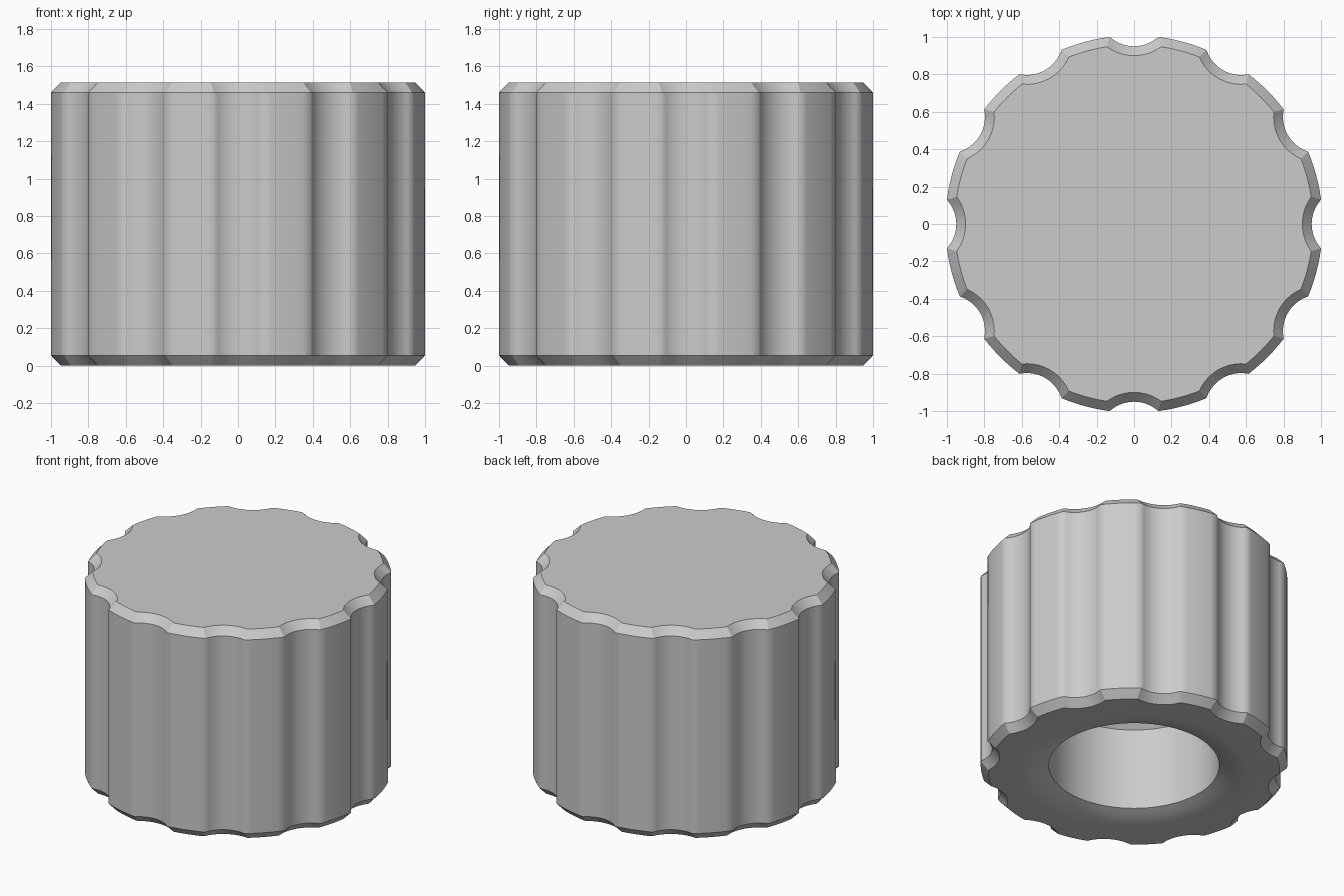
import bpy, bmesh
from math import sin, cos, pi, acos, radians

cube = bpy.data.objects.get("Cube")
if cube:
    bpy.data.objects.remove(cube)

GROOVES = 12
OUTER, FLUTE, FLUTE_AT = 1.0085, 0.194, 1.144   # rim radius, flute radius, flute centre distance
HEIGHT, CHAMFER = 1.515, 0.055
LAND_STEPS, FLUTE_STEPS = 6, 10


def fluted_outline(inset):
    """Scalloped outline, offset inward by the given distance."""
    r, g, d = OUTER - inset, FLUTE + inset, FLUTE_AT
    half = acos((r * r + d * d - g * g) / (2 * r * d))      # flute half angle seen from the axis
    sweep = acos((g * g + d * d - r * r) / (2 * g * d))     # flute half angle seen from its centre
    points = []
    for k in range(GROOVES):
        turn = 2 * pi * k / GROOVES
        for i in range(FLUTE_STEPS):
            a = sweep * (2 * i / FLUTE_STEPS - 1)
            u, v = d - g * cos(a), g * sin(a)
            points.append((u * cos(turn) - v * sin(turn), u * sin(turn) + v * cos(turn)))
        for i in range(LAND_STEPS):
            a = turn + half + (2 * pi / GROOVES - 2 * half) * i / LAND_STEPS
            points.append((r * cos(a), r * sin(a)))
    return points


def circle(radius):
    n = GROOVES * (LAND_STEPS + FLUTE_STEPS)
    shift = acos((OUTER**2 + FLUTE_AT**2 - FLUTE**2) / (2 * OUTER * FLUTE_AT))
    return [(radius * cos(2 * pi * i / n - shift), radius * sin(2 * pi * i / n - shift)) for i in range(n)]


# Stack of rings from the top face, down the side, and up into the bore
body, rim = fluted_outline(0), fluted_outline(0.05)
rings = [(rim, HEIGHT), (body, HEIGHT - CHAMFER), (body, CHAMFER), (rim, 0)]
for radius, z in ((0.74, 0), (0.69, 0.005), (0.64, 0.017), (0.6, 0.03), (0.56, 0.046),
                  (0.56, 0.64), (0.51, 0.69)):
    rings.append((circle(radius), z))

bm = bmesh.new()
loops = [[bm.verts.new((x, y, z)) for x, y in outline] for outline, z in rings]
for upper, lower in zip(loops, loops[1:]):
    n = len(upper)
    for i in range(n):
        j = (i + 1) % n
        bm.faces.new((upper[i], lower[i], lower[j], upper[j]))
bm.faces.new(loops[0])
bm.faces.new(loops[-1])
bmesh.ops.recalc_face_normals(bm, faces=bm.faces)

# Smooth shading, with sharp chamfers but soft flute edges
for face in bm.faces:
    face.smooth = True
for edge in bm.edges:
    tall = abs(edge.verts[0].co.z - edge.verts[1].co.z) > 0.5
    edge.smooth = tall or edge.calc_face_angle(0) < radians(25)

mesh = bpy.data.meshes.new("fluted_knob")
bm.to_mesh(mesh)
bm.free()

grey = bpy.data.materials.new("light_grey")
grey.use_nodes = True
color = (0.6, 0.6, 0.6, 1)
grey.diffuse_color = color
grey.node_tree.nodes["Principled BSDF"].inputs["Base Color"].default_value = color
mesh.materials.append(grey)

knob = bpy.data.objects.new("fluted_knob", mesh)
bpy.context.scene.collection.objects.link(knob)
